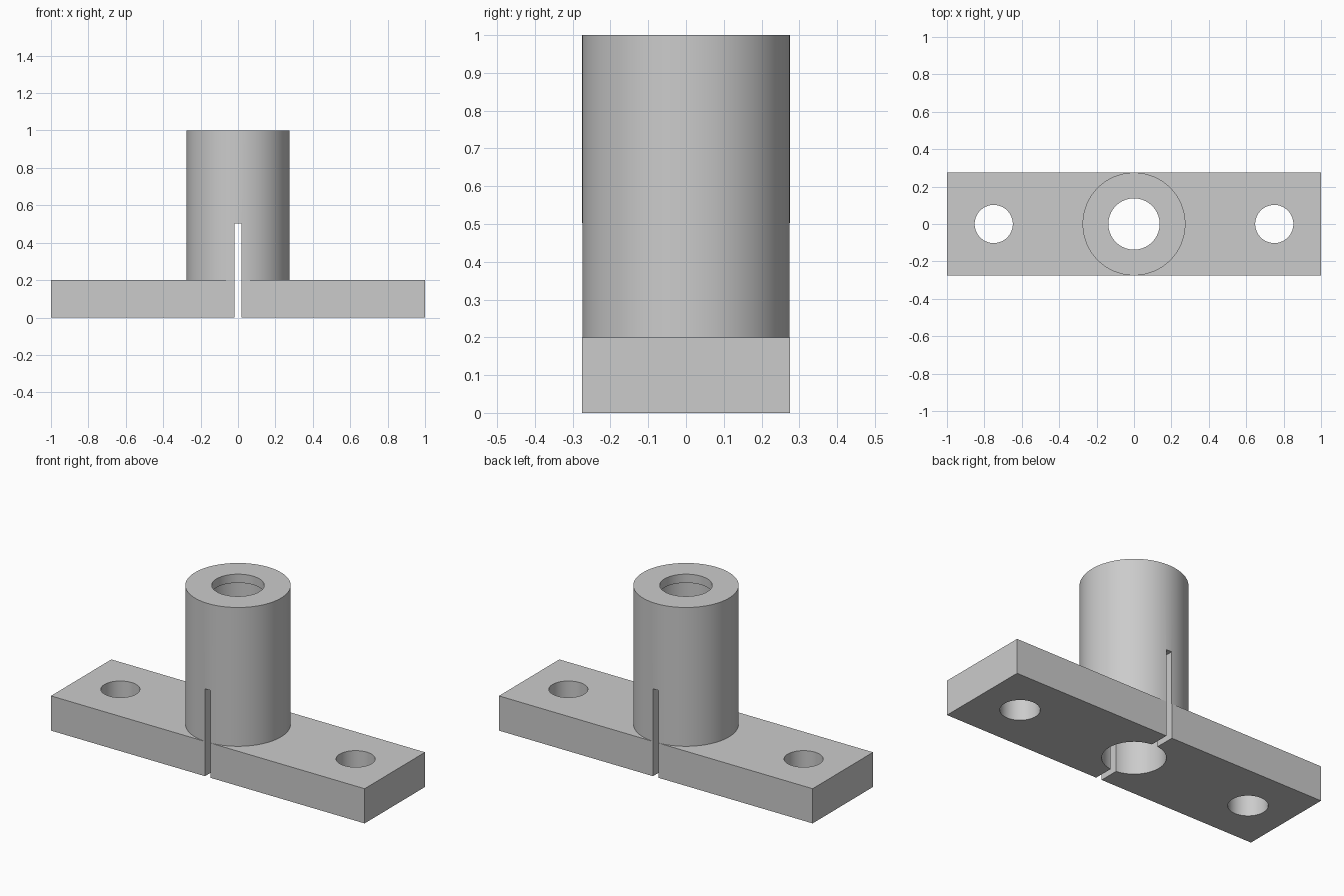
import bpy, bmesh, math
from mathutils import Matrix

if "Cube" in bpy.data.objects:
    bpy.data.objects.remove(bpy.data.objects["Cube"], do_unlink=True)

DEPTH, BASE_H, TOP = 0.55, 0.2, 1.0
RADIUS, BORE, LIP, LIP_H = 0.275, 0.163, 0.137, 0.05
SLOT_W, SLOT_TOP = 0.036, 0.503
SEGMENTS = 96

grey = bpy.data.materials.new("plain_grey")
grey.use_nodes = True
grey.diffuse_color = (0.6, 0.6, 0.6, 1)
grey.node_tree.nodes["Principled BSDF"].inputs["Base Color"].default_value = grey.diffuse_color


def make(name, bm):
    bmesh.ops.recalc_face_normals(bm, faces=bm.faces[:])
    mesh = bpy.data.meshes.new(name)
    bm.to_mesh(mesh)
    bm.free()
    mesh.materials.append(grey)
    obj = bpy.data.objects.new(name, mesh)
    bpy.context.collection.objects.link(obj)
    return obj


def box(name, size, z0):
    bm = bmesh.new()
    place = Matrix.Translation((0, 0, z0 + size[2] / 2)) @ Matrix.Diagonal((*size, 1))
    bmesh.ops.create_cube(bm, size=1, matrix=place)
    return make(name, bm)


def rod(name, x, radius, z0, z1):
    bm = bmesh.new()
    bmesh.ops.create_cone(bm, cap_ends=True, segments=SEGMENTS, radius1=radius,
                          radius2=radius, depth=z1 - z0,
                          matrix=Matrix.Translation((x, 0, (z0 + z1) / 2)))
    return make(name, bm)


def revolve(name, profile):
    # Closed (radius, height) profile turned about the z axis
    bm = bmesh.new()
    verts = [bm.verts.new((r, 0, z)) for r, z in profile]
    edges = [bm.edges.new((a, b)) for a, b in zip(verts, verts[1:] + verts[:1])]
    bmesh.ops.spin(bm, geom=verts + edges, cent=(0, 0, 0), axis=(0, 0, 1),
                   angle=math.tau, steps=SEGMENTS)
    bmesh.ops.remove_doubles(bm, verts=bm.verts[:], dist=1e-5)
    return make(name, bm)


def select_only(obj):
    bpy.ops.object.select_all(action="DESELECT")
    obj.select_set(True)
    bpy.context.view_layer.objects.active = obj


def cut(obj, cutter):
    cutter.hide_render = True
    mod = obj.modifiers.new("cut", "BOOLEAN")
    mod.operation, mod.solver, mod.object = "DIFFERENCE", "EXACT", cutter
    select_only(obj)
    bpy.ops.object.modifier_apply(modifier=mod.name)


# Base plate with two bolt holes and the lower end of the bore
plate = box("base_plate", (2, DEPTH, BASE_H), 0)
holes = [rod("hole_cutter", x, r, -0.1, BASE_H + 0.1)
         for x, r in ((-0.75, 0.102), (0.75, 0.102), (0, BORE))]
for hole in holes:
    cut(plate, hole)

# Upright sleeve with a narrow lip at the top of its bore
sleeve = revolve("sleeve", [
    (BORE, BASE_H), (RADIUS, BASE_H), (RADIUS, TOP),
    (LIP, TOP), (LIP, TOP - LIP_H), (BORE, TOP - LIP_H)])

# Slot running front to back through the plate and lower sleeve
slot = box("slot_cutter", (SLOT_W, 1, SLOT_TOP + 0.1), -0.1)
for part in (plate, sleeve):
    cut(part, slot)
    select_only(part)
    bpy.ops.object.shade_smooth_by_angle(angle=math.radians(30))

for helper in holes + [slot]:
    bpy.data.objects.remove(helper, do_unlink=True)
